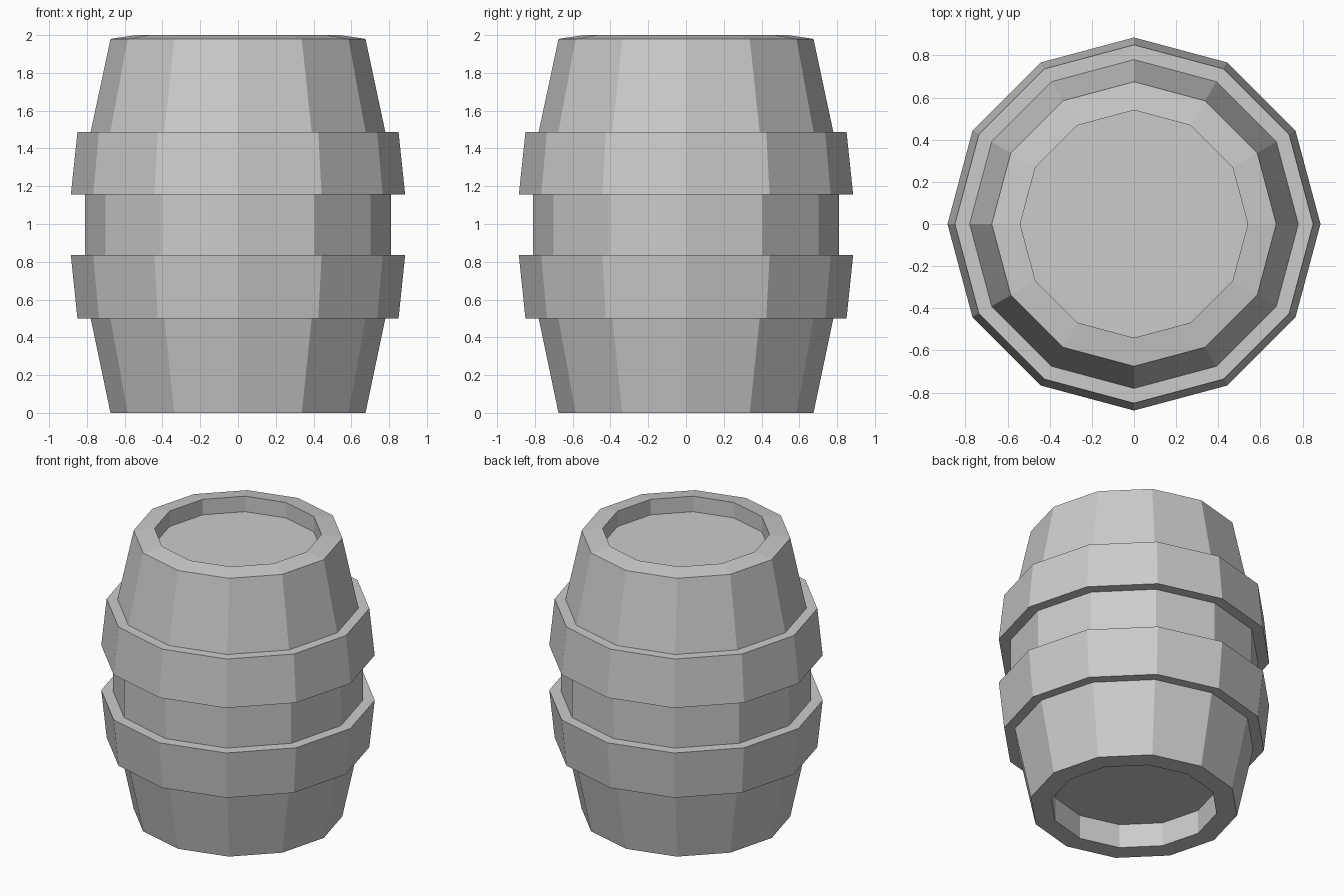
import bpy
import bmesh
from math import cos, sin, tau

cube = bpy.data.objects.get("Cube")
if cube:
    bpy.data.objects.remove(cube, do_unlink=True)

SIDES = 12

grey = bpy.data.materials.new("plain grey")
grey.use_nodes = True
colour = (0.6, 0.6, 0.6, 1)
grey.diffuse_color = colour
grey.node_tree.nodes["Principled BSDF"].inputs["Base Color"].default_value = colour


def lathe(name, profile, ring=False):
    """Turn (radius, height) points around z; a ring closes on itself, else the ends are capped."""
    bm = bmesh.new()
    loops = [[bm.verts.new((r * cos(tau * i / SIDES), r * sin(tau * i / SIDES), z))
              for i in range(SIDES)] for r, z in profile]
    pairs = list(zip(loops, loops[1:]))
    if ring:
        pairs.append((loops[-1], loops[0]))
    else:
        bm.faces.new(loops[0])
        bm.faces.new(loops[-1])
    for low, high in pairs:
        for i in range(SIDES):
            j = (i + 1) % SIDES
            bm.faces.new((low[i], low[j], high[j], high[i]))
    bmesh.ops.recalc_face_normals(bm, faces=bm.faces)
    mesh = bpy.data.meshes.new(name)
    bm.to_mesh(mesh)
    bm.free()
    mesh.materials.append(grey)
    obj = bpy.data.objects.new(name, mesh)
    bpy.context.collection.objects.link(obj)
    return obj


# Barrel body with a recessed bottom and a recessed lid inside a sloping rim
lathe("barrel_body", [
    (0.54, 0.17), (0.54, 0), (0.675, 0), (0.78, 0.5), (0.81, 0.835),
    (0.81, 1.155), (0.78, 1.487), (0.675, 1.98), (0.54, 2), (0.54, 1.89)])

# Two hoops, each widest towards the middle of the barrel
for name, narrow, wide in (("lower_hoop", 0.5, 0.835), ("upper_hoop", 1.487, 1.155)):
    lathe(name, [(0.76, narrow), (0.85, narrow), (0.885, wide), (0.79, wide)], ring=True)
